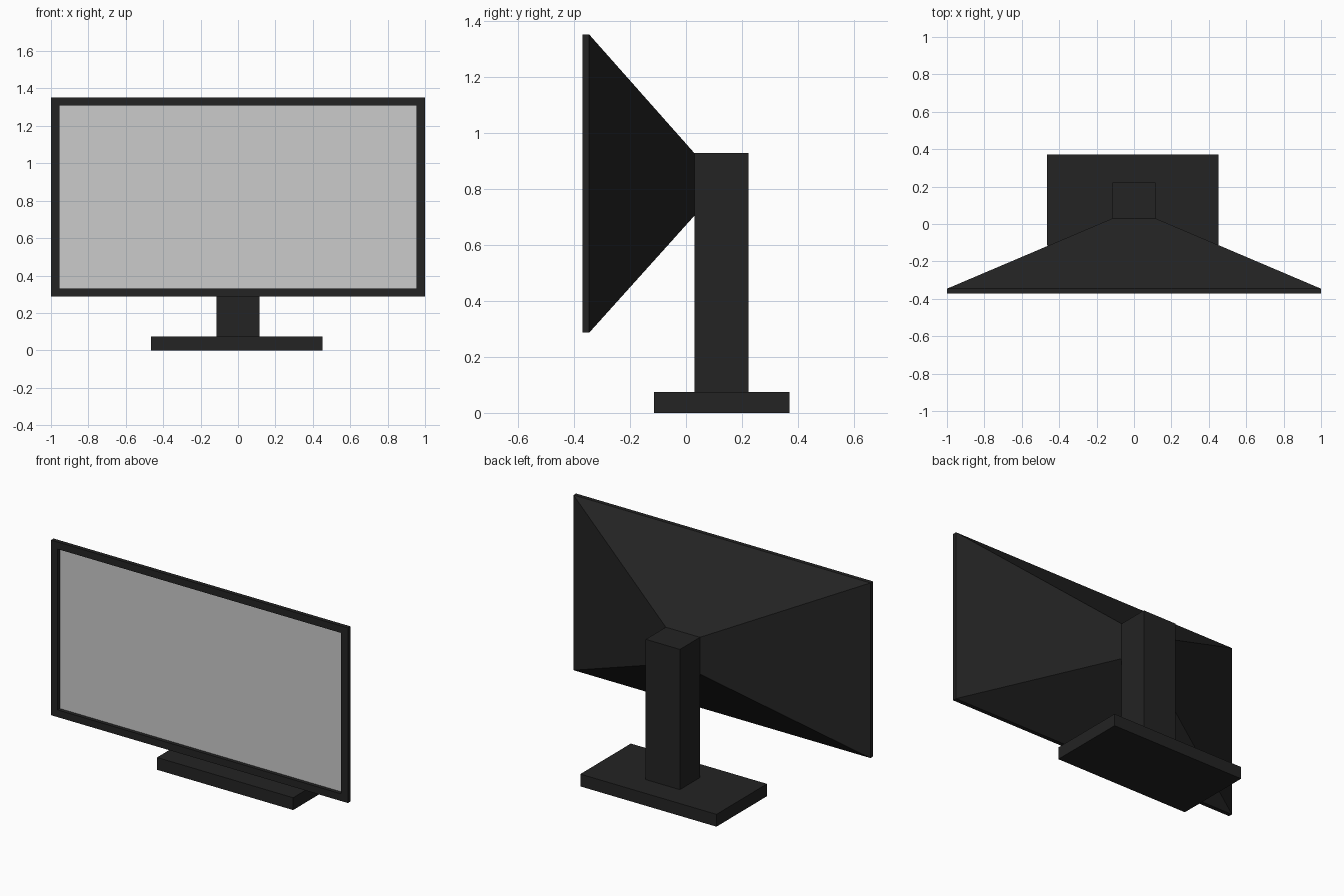
import bpy, bmesh
from mathutils import Vector

if "Cube" in bpy.data.objects:
    bpy.data.objects.remove(bpy.data.objects["Cube"])

dark = bpy.data.materials.new("dark_plastic")
dark.diffuse_color = (0.017, 0.017, 0.017, 1)
dark.use_nodes = True
dark.node_tree.nodes["Principled BSDF"].inputs["Base Color"].default_value = dark.diffuse_color


def add_object(name, bm, mat=None):
    bmesh.ops.recalc_face_normals(bm, faces=bm.faces)
    mesh = bpy.data.meshes.new(name)
    bm.to_mesh(mesh)
    bm.free()
    obj = bpy.data.objects.new(name, mesh)
    bpy.context.collection.objects.link(obj)
    if mat:
        mesh.materials.append(mat)
    return obj


def box(name, lo, hi, mat):
    lo, hi = Vector(lo), Vector(hi)
    bm = bmesh.new()
    bmesh.ops.create_cube(bm, size=1)
    for v in bm.verts:
        v.co = (lo + hi) / 2 + v.co * (hi - lo)
    add_object(name, bm, mat)


def rect_loop(bm, half_w, y, z0, z1):
    return [bm.verts.new((x, y, z)) for x, z in
            ((-half_w, z0), (half_w, z0), (half_w, z1), (-half_w, z1))]


# Housing: recess wall, bezel, rim and tapered back as lofted rectangles
bm = bmesh.new()
sections = [
    (0.955, -0.349, 0.331, 1.310),   # screen edge
    (0.955, -0.371, 0.331, 1.310),   # bezel inner edge
    (1.000, -0.371, 0.287, 1.353),   # bezel outer edge
    (1.000, -0.346, 0.287, 1.353),   # rim back
    (0.115, 0.030, 0.705, 0.929),    # taper meets column
]
loops = [rect_loop(bm, *s) for s in sections]
for a, b in zip(loops, loops[1:]):
    for i in range(4):
        j = (i + 1) % 4
        bm.faces.new((a[i], a[j], b[j], b[i]))
screen_face = bm.faces.new(loops[0])
bm.faces.new(loops[-1])
bmesh.ops.recalc_face_normals(bm, faces=bm.faces)
bmesh.ops.delete(bm, geom=[screen_face], context='FACES_ONLY')
add_object("display_housing", bm, dark)

# Screen: recessed grey panel facing the front
bm = bmesh.new()
face = bm.faces.new(rect_loop(bm, *sections[0]))
face.normal_update()
if face.normal.y > 0:
    face.normal_flip()
mesh = bpy.data.meshes.new("screen")
bm.to_mesh(mesh)
bm.free()
bpy.context.collection.objects.link(bpy.data.objects.new("screen", mesh))

# Stand
box("stand_column", (-0.115, 0.030, 0.075), (0.115, 0.223, 0.929), dark)
box("stand_base", (-0.465, -0.115, 0), (0.452, 0.371, 0.075), dark)
